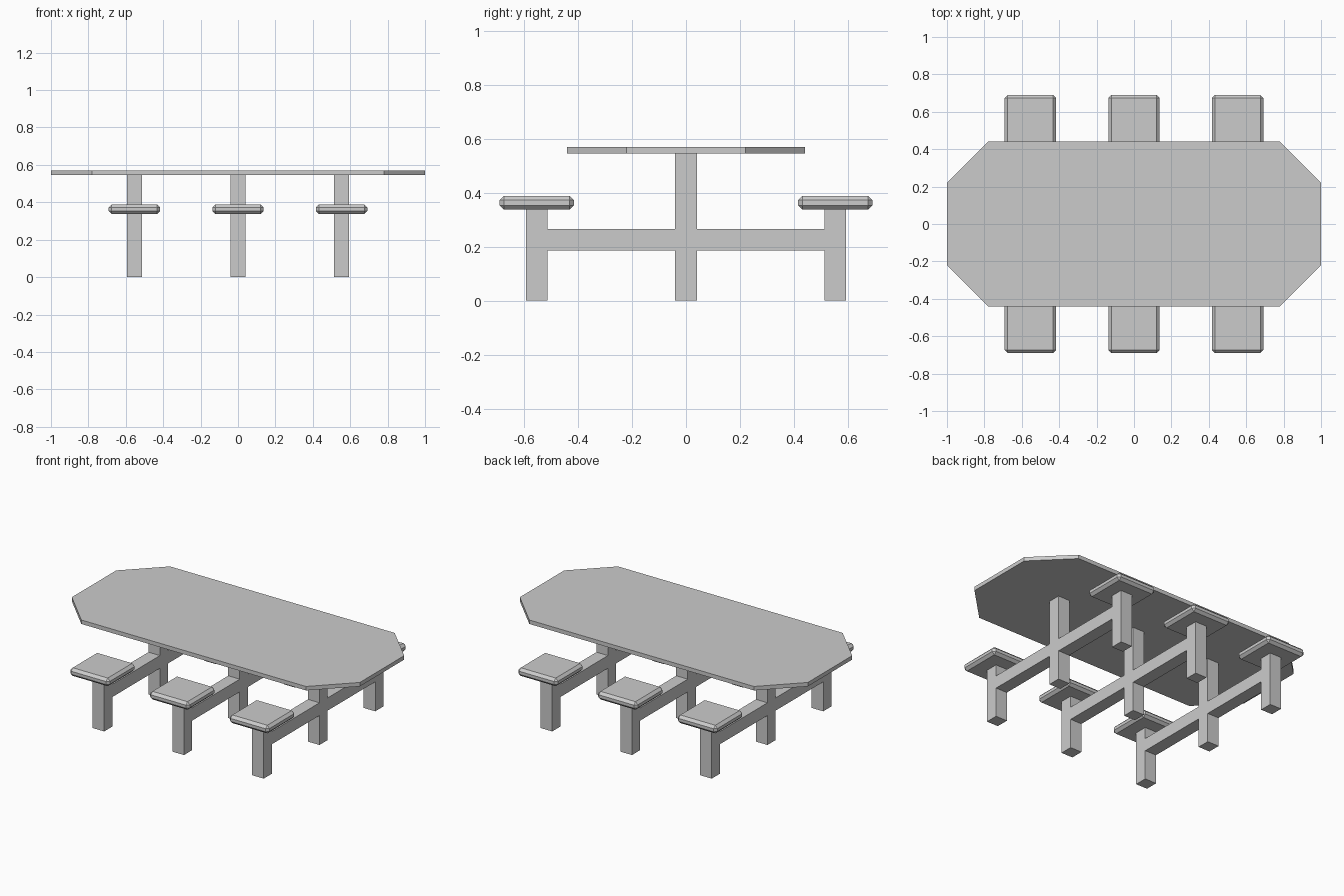
import bpy, bmesh

if "Cube" in bpy.data.objects:
    bpy.data.objects.remove(bpy.data.objects["Cube"])

SPACING = 0.554   # distance between rows of legs
LEG = 0.08        # leg and beam thickness
SEAT_Y = 0.553    # seat and outer leg offset


def box(name, x, y, z, bevel=0):
    """Box from (min, max) ranges, with optional one-step chamfer."""
    bm = bmesh.new()
    bmesh.ops.create_cube(bm, size=1)
    size = [r[1] - r[0] for r in (x, y, z)]
    centre = [(r[0] + r[1]) / 2 for r in (x, y, z)]
    bmesh.ops.scale(bm, vec=size, verts=bm.verts)
    if bevel:
        bmesh.ops.bevel(bm, geom=bm.edges[:], offset=bevel, segments=1,
                        profile=0.5, affect='EDGES')
    return finish(name, bm, centre)


def finish(name, bm, location):
    bmesh.ops.recalc_face_normals(bm, faces=bm.faces[:])
    mesh = bpy.data.meshes.new(name)
    bm.to_mesh(mesh)
    bm.free()
    obj = bpy.data.objects.new(name, mesh)
    obj.location = location
    bpy.context.collection.objects.link(obj)
    return obj


def around(c, width):
    return (c - width / 2, c + width / 2)


# Eight-sided table top
bm = bmesh.new()
outline = [(1, -0.22), (1, 0.22), (0.78, 0.44), (-0.78, 0.44),
           (-1, 0.22), (-1, -0.22), (-0.78, -0.44), (0.78, -0.44)]
face = bm.faces.new([bm.verts.new((x, y, 0)) for x, y in outline])
top = bmesh.ops.extrude_face_region(bm, geom=[face])
bmesh.ops.translate(bm, vec=(0, 0, 0.025),
                    verts=[v for v in top["geom"] if isinstance(v, bmesh.types.BMVert)])
finish("table_top", bm, (0, 0, 0.545))

# Three rows: centre post, with a beam, leg and seat on each side
for x in (-SPACING, 0, SPACING):
    box("centre_post", around(x, LEG), around(0, LEG), (0, 0.545))
    for side in (-1, 1):
        y = side * SEAT_Y
        inner, outer = LEG / 2, SEAT_Y - LEG / 2
        box("beam", around(x, LEG), sorted((side * inner, side * outer)), (0.185, 0.265))
        box("outer_leg", around(x, LEG), around(y, LEG), (0, 0.337))
        box("seat", around(x, 0.275), around(y, 0.275), (0.337, 0.388), bevel=0.016)
